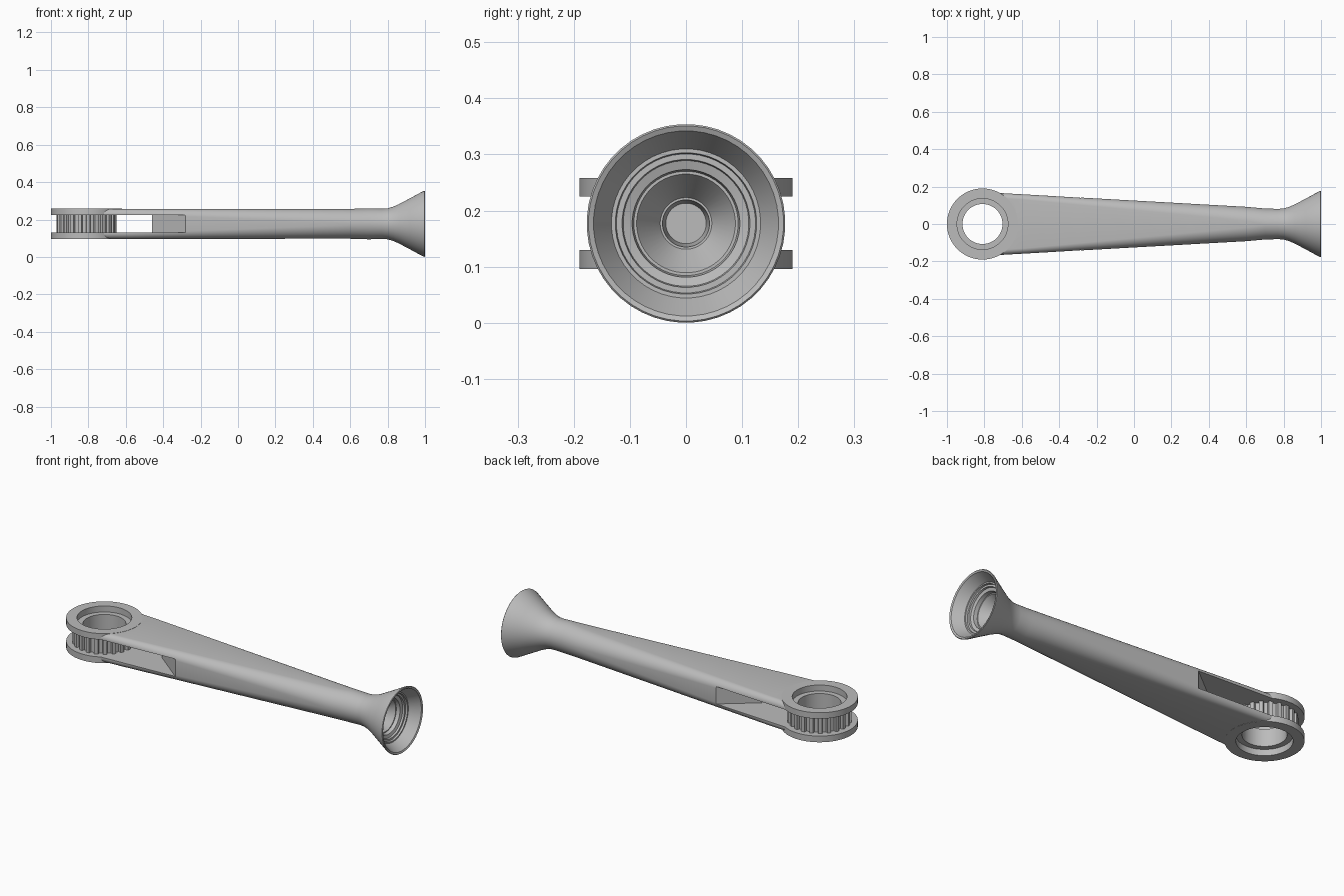
import bpy, bmesh, math
from math import sin, cos, pi

cube = bpy.data.objects.get("Cube")
if cube:
    bpy.data.objects.remove(cube)

MID = 0.177          # height of the long axis
EYE_X = -0.81        # centre of the ring end
SLOT = (0.13, 0.225)  # bottom and top of the slot

grey = bpy.data.materials.new("satin_grey")
grey.use_nodes = True
grey.diffuse_color = (0.5, 0.5, 0.5, 1)
grey.node_tree.nodes["Principled BSDF"].inputs["Base Color"].default_value = (0.5, 0.5, 0.5, 1)


def finish(name, bm):
    bmesh.ops.recalc_face_normals(bm, faces=bm.faces[:])
    mesh = bpy.data.meshes.new(name)
    bm.to_mesh(mesh)
    bm.free()
    obj = bpy.data.objects.new(name, mesh)
    bpy.context.collection.objects.link(obj)
    mesh.materials.append(grey)
    return obj


def activate(obj):
    bpy.ops.object.select_all(action='DESELECT')
    obj.select_set(True)
    bpy.context.view_layer.objects.active = obj


def smooth(obj):
    activate(obj)
    bpy.ops.object.shade_smooth_by_angle(angle=math.radians(28))


def bridge(bm, a, b):
    for i in range(len(a)):
        j = (i + 1) % len(a)
        bm.faces.new((a[i], a[j], b[j], b[i]))


def prism(name, outline, z0, z1):
    bm = bmesh.new()
    low, high = [[bm.verts.new((x, y, z)) for x, y in outline] for z in (z0, z1)]
    bridge(bm, low, high)
    bm.faces.new(low)
    bm.faces.new(high)
    return finish(name, bm)


def circle(r, n=96):
    return [(EYE_X + r * cos(2 * pi * i / n), r * sin(2 * pi * i / n)) for i in range(n)]


def tube(name, outer, inner, z0, z1):
    """Hollow prism between two outlines with equal point counts."""
    bm = bmesh.new()
    loops = [[bm.verts.new((x, y, z)) for x, y in line]
             for line, z in ((outer, z0), (outer, z1), (inner, z1), (inner, z0))]
    for k in range(4):
        bridge(bm, loops[k], loops[(k + 1) % 4])
    obj = finish(name, bm)
    smooth(obj)
    return obj


def cut(obj, cutter):
    cutter.hide_render = True
    mod = obj.modifiers.new("cut", 'BOOLEAN')
    mod.operation = 'DIFFERENCE'
    mod.solver = 'EXACT'
    mod.object = cutter
    activate(obj)
    bpy.ops.object.modifier_apply(modifier=mod.name)
    bpy.data.objects.remove(cutter)


def section(x, w, h, r, steps=12):
    """Rounded rectangle across the long axis."""
    pts = []
    for k, (sy, sz) in enumerate(((1, 1), (-1, 1), (-1, -1), (1, -1))):
        for i in range(steps):
            a = pi / 2 * (k + (i + 0.5) / steps)
            pts.append((x, sy * (w - r) + r * cos(a), MID + sz * (h - r) + r * sin(a)))
    return pts


# Handle: tapering rounded bar that turns round, flares, and folds into a stepped cup
sections = [(-0.74, 0.167, 0.08, 0.028)]
for i in range(9):
    t = i / 8
    sections.append((-0.6 + 1.2 * t, 0.159 - 0.067 * t, 0.08, 0.03 + 0.049 * t))
flare = [(0.70, 0.083), (0.77, 0.081), (0.80, 0.083), (0.83, 0.092), (0.86, 0.105),
         (0.92, 0.137), (0.99, 0.175), (0.997, 0.177)]
cup = [(1.0, 0.174), (0.996, 0.165), (0.94, 0.133), (0.94, 0.126), (0.93, 0.124),
       (0.93, 0.114), (0.92, 0.112), (0.915, 0.096), (0.895, 0.093), (0.895, 0.088),
       (0.83, 0.046), (0.83, 0.042), (0.77, 0.036)]
sections += [(x, r, r, r) for x, r in flare + cup]
bm = bmesh.new()
loops = [[bm.verts.new(p) for p in section(*s)] for s in sections]
for a, b in zip(loops, loops[1:]):
    bridge(bm, a, b)
bm.faces.new(loops[0])
bm.faces.new(loops[-1])
handle = finish("handle", bm)

# Slot with a wedge-shaped end, and the bore through the ring end
wedge = [(-1.2, -0.3), (-0.067, -0.3), (-0.46, 0), (-0.067, 0.3), (-1.2, 0.3)]
wedge = [(x if abs(y) < 0.1 or x < -1 else -0.46 + 0.18 * 0.3 / 0.142, y) for x, y in wedge]
cut(handle, prism("slot_cutter", wedge, *SLOT))
cut(handle, prism("bore_cutter", circle(0.14), 0, 0.4))
smooth(handle)

# Ring plates above and below the gear
for name, z0, z1 in (("lower_ring", 0.096, SLOT[0]), ("upper_ring", SLOT[1], 0.258)):
    tube(name, circle(0.19), circle(0.136), z0, z1)

# Toothed wheel held between the rings
TEETH = 22
profile = ((0.0, 0.145), (0.2, 0.145), (0.42, 0.145), (0.5, 0.16), (0.7, 0.161), (0.92, 0.16))
gear_line, bore_line = [], []
for t in range(TEETH):
    for f, r in profile:
        a = 2 * pi * (t + f) / TEETH
        gear_line.append((EYE_X + r * cos(a), r * sin(a)))
        bore_line.append((EYE_X + 0.107 * cos(a), 0.107 * sin(a)))
tube("toothed_wheel", gear_line, bore_line, *SLOT)
